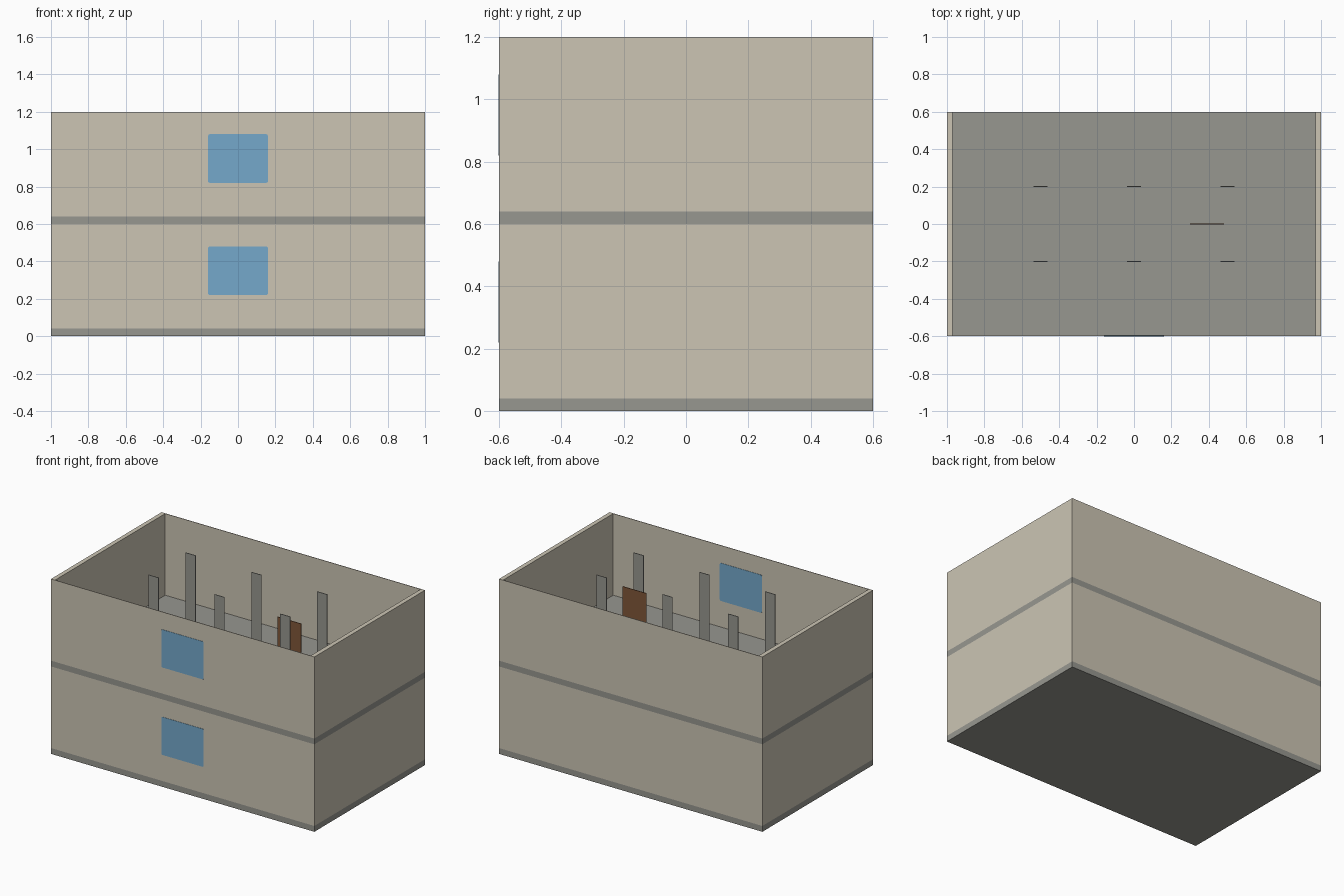
import bpy
import bmesh
from mathutils import Vector

cube = bpy.data.objects.get("Cube")
if cube:
    bpy.data.objects.remove(cube, do_unlink=True)


def material(name, rgb):
    """Flat material from 0-255 display values, stored as linear."""
    lin = [((c / 255 + 0.055) / 1.055) ** 2.4 for c in rgb] + [1.0]
    mat = bpy.data.materials.new(name)
    mat.use_nodes = True
    mat.diffuse_color = lin
    mat.node_tree.nodes["Principled BSDF"].inputs["Base Color"].default_value = lin
    return mat


PLASTER = material("beige plaster", (204, 197, 180))
CONCRETE = material("grey concrete", (151, 151, 144))
GLASS = material("blue glass", (117, 169, 203))
WOOD = material("brown wood", (128, 86, 56))


def box(name, lo, hi, mat, corner=0.0):
    """Box between two corners; corner rounds the edges that run along y."""
    lo, hi = Vector(lo), Vector(hi)
    bm = bmesh.new()
    bmesh.ops.create_cube(bm, size=1)
    for v in bm.verts:
        v.co = Vector((lo[i] + (v.co[i] + 0.5) * (hi[i] - lo[i]) for i in range(3)))
    if corner:
        edges = [e for e in bm.edges
                 if abs(e.verts[0].co.y - e.verts[1].co.y) > 1e-4]
        bmesh.ops.bevel(bm, geom=edges, offset=corner, segments=2,
                        profile=0.5, affect='EDGES')
    mesh = bpy.data.meshes.new(name)
    bm.to_mesh(mesh)
    bm.free()
    mesh.materials.append(mat)
    obj = bpy.data.objects.new(name, mesh)
    bpy.context.collection.objects.link(obj)
    return obj


X, Y = 1.0, 0.6          # half length and half depth
STOREY, SLAB = 0.6, 0.04
SIDE, THIN = 0.03, 0.004  # side wall and panel thickness

for label, base in (("lower", 0.0), ("upper", STOREY)):
    floor, top = base + SLAB, base + STOREY

    # Floor slab, flush with the outside of the walls
    box(f"{label}_floor_slab", (-X, -Y, base), (X, Y, floor), CONCRETE)

    # Thick side walls, thin front and back walls between them
    box(f"{label}_right_wall", (-X, -Y, floor), (-X + SIDE, Y, top), PLASTER)
    box(f"{label}_left_wall", (X - SIDE, -Y, floor), (X, Y, top), PLASTER)
    box(f"{label}_front_wall", (-X + SIDE, -Y, floor),
        (X - SIDE, -Y + THIN, top), PLASTER)
    box(f"{label}_back_wall", (-X + SIDE, Y - THIN, floor),
        (X - SIDE, Y, top), PLASTER)

    # Window pane, showing on both faces of the front wall
    box(f"{label}_window", (-0.16, -Y - 0.002, base + 0.22),
        (0.16, -Y + THIN + 0.002, base + 0.48), GLASS, corner=0.008)

    # Two rows of three flat pillars
    for row, y in (("front", -0.2), ("back", 0.2)):
        for place, x in (("right", -0.5), ("middle", 0.0), ("left", 0.5)):
            box(f"{label}_{row}_{place}_pillar", (x - 0.038, y - THIN / 2, floor),
                (x + 0.038, y + THIN / 2, top), CONCRETE)

    # Interior door panel
    box(f"{label}_door", (0.30, -THIN / 2, floor),
        (0.48, THIN / 2, floor + 0.42), WOOD)
